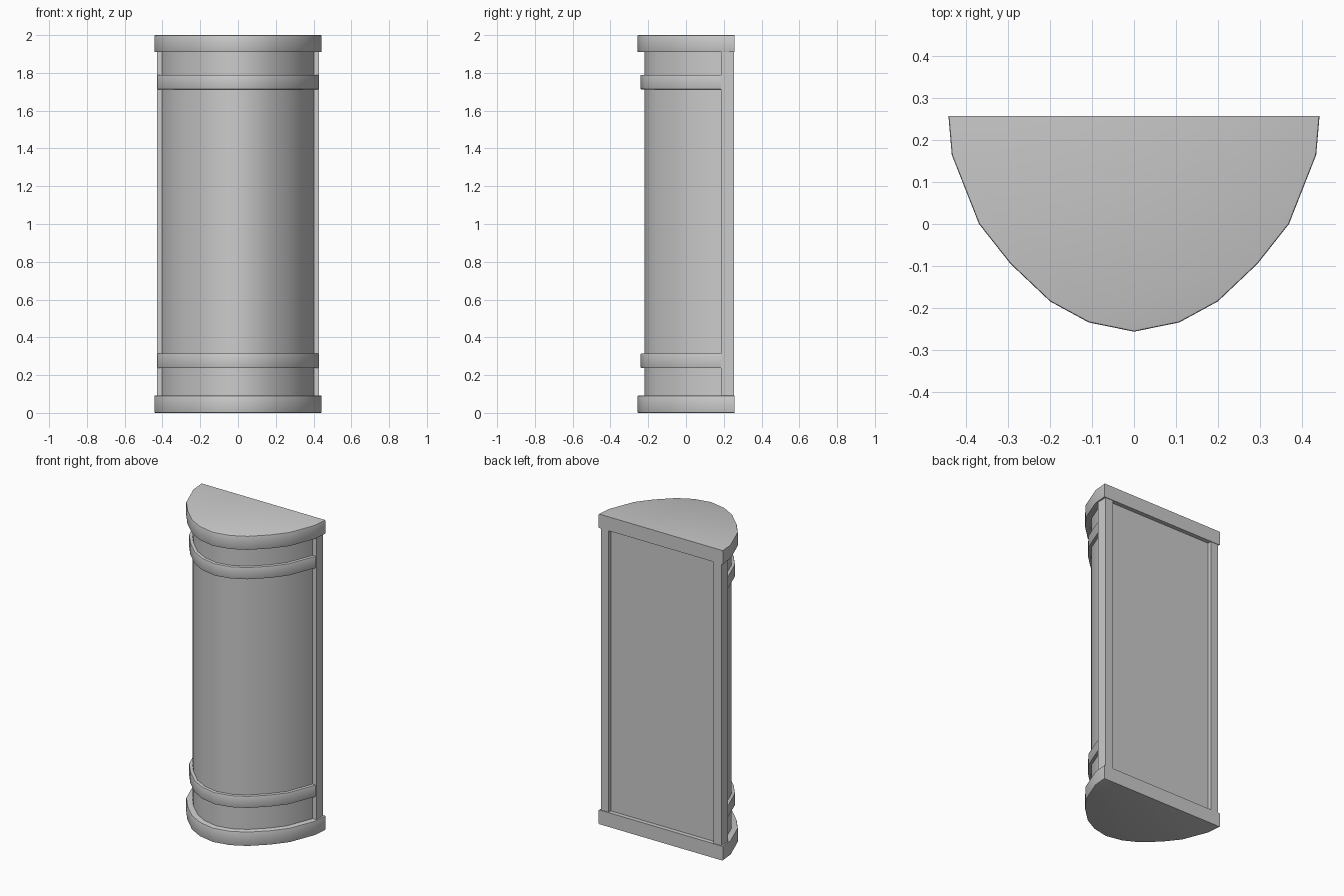
import bpy, bmesh, math
from mathutils import Vector

old = bpy.data.objects.get("Cube")
if old:
    bpy.data.objects.remove(old)

grey = bpy.data.materials.new("light_grey")
grey.use_nodes = True
colour = (0.6, 0.6, 0.6, 1)
grey.diffuse_color = colour
grey.node_tree.nodes["Principled BSDF"].inputs["Base Color"].default_value = colour

# Half of the bowed front outline, from the centre to the back corner
HALF = [(0, -0.257), (0.108, -0.235), (0.2, -0.185), (0.295, -0.095),
        (0.37, 0), (0.435, 0.165), (0.443, 0.258)]


def outline(inset, back):
    """Full outline, moved inward by inset and cut off at the back."""
    pts = [Vector(p) for p in HALF]
    pts = [Vector((-p.x, p.y)) for p in pts[:0:-1]] + pts
    result = []
    for i, p in enumerate(pts):
        a, b = pts[max(i - 1, 0)], pts[min(i + 1, len(pts) - 1)]
        d = (b - a).normalized()
        result.append(p + Vector((-d.y, d.x)) * inset)
    result[0].y = result[-1].y = back
    return result


def finish(name, bm, smooth=True):
    bmesh.ops.recalc_face_normals(bm, faces=bm.faces)
    mesh = bpy.data.meshes.new(name)
    bm.to_mesh(mesh)
    bm.free()
    mesh.materials.append(grey)
    obj = bpy.data.objects.new(name, mesh)
    bpy.context.collection.objects.link(obj)
    if smooth:
        bpy.ops.object.select_all(action="DESELECT")
        obj.select_set(True)
        bpy.context.view_layer.objects.active = obj
        bpy.ops.object.shade_smooth_by_angle(angle=math.radians(35))


def bowed_slab(name, inset, back, z0, z1, bevel=0):
    bm = bmesh.new()
    base = bm.faces.new([bm.verts.new((p.x, p.y, z0)) for p in outline(inset, back)])
    top = bmesh.ops.extrude_face_region(bm, geom=[base])["geom"]
    verts = [g for g in top if isinstance(g, bmesh.types.BMVert)]
    bmesh.ops.translate(bm, verts=verts, vec=(0, 0, z1 - z0))
    if bevel:
        # Soften only the rims along the curved front
        rims = [e for e in bm.edges
                if abs(e.verts[0].co.z - e.verts[1].co.z) < 0.001
                and min(v.co.y for v in e.verts) < back - 0.01]
        bmesh.ops.bevel(bm, geom=rims, offset=bevel, segments=2,
                        profile=0.5, affect="EDGES")
    finish(name, bm)


def box(name, x0, x1, y0, y1, z0, z1):
    bm = bmesh.new()
    bmesh.ops.create_cube(bm, size=1)
    for v in bm.verts:
        v.co = (x1 if v.co.x > 0 else x0, y1 if v.co.y > 0 else y0,
                z1 if v.co.z > 0 else z0)
    finish(name, bm, smooth=False)


# Column body with its recessed flat back
bowed_slab("body", 0.036, 0.23, 0.05, 1.95)

# Caps at both ends
bowed_slab("bottom_cap", 0, 0.258, 0, 0.092, bevel=0.005)
bowed_slab("top_cap", 0, 0.258, 1.91, 2, bevel=0.005)

# Raised bands round the front
bowed_slab("lower_band", 0.017, 0.187, 0.238, 0.314, bevel=0.003)
bowed_slab("upper_band", 0.017, 0.187, 1.713, 1.79, bevel=0.003)

# Upright posts at the back corners
for side, s in (("left", 1), ("right", -1)):
    xs = sorted((s * 0.375, s * 0.43))
    box(side + "_post", xs[0], xs[1], 0.185, 0.254, 0.05, 1.95)
